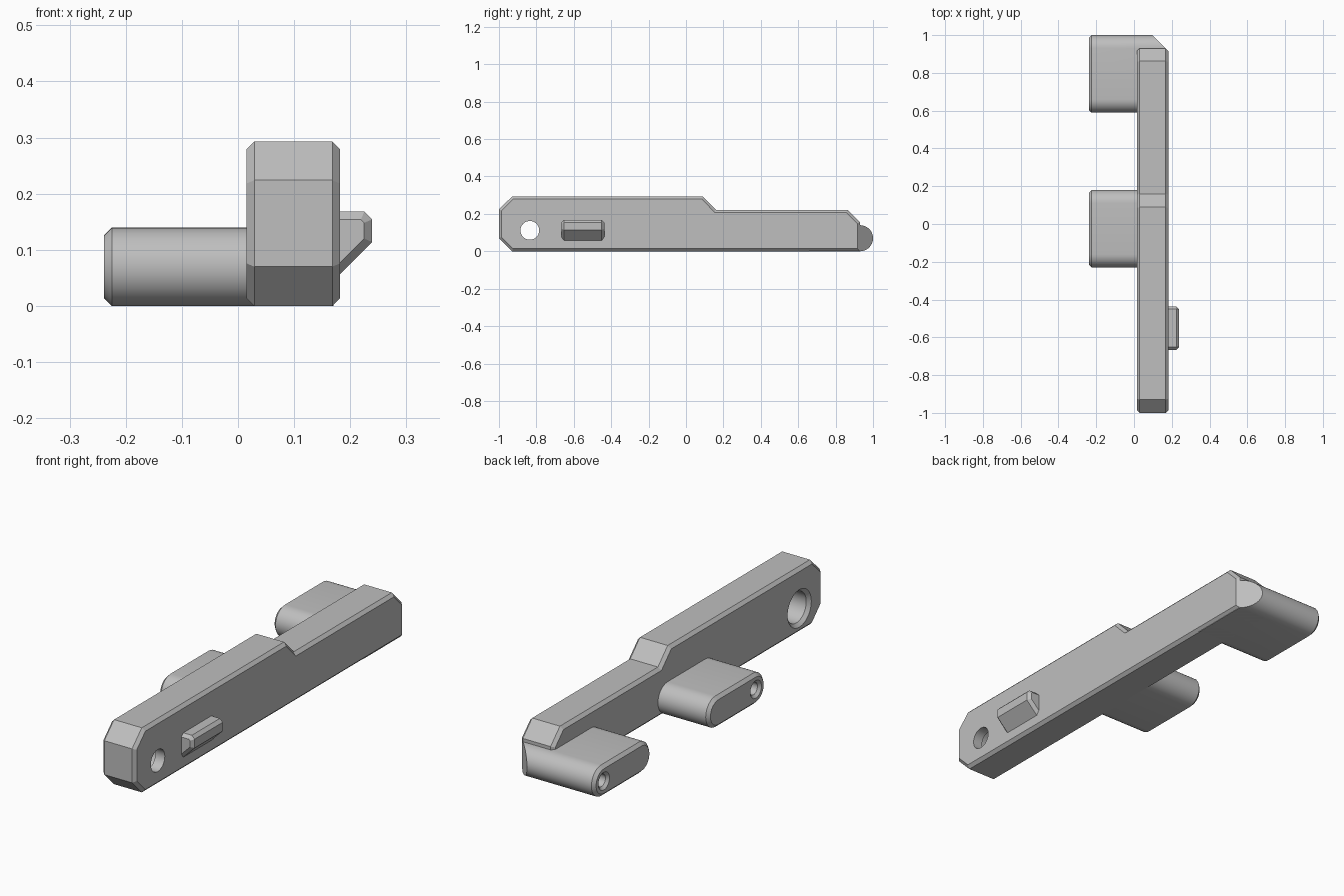
import bpy
import bmesh
import math

cube = bpy.data.objects.get("Cube")
if cube:
    bpy.data.objects.remove(cube, do_unlink=True)

# Single plain grey
grey = bpy.data.materials.new("plain grey")
grey.use_nodes = True
colour = (0.52, 0.52, 0.52, 1)
grey.diffuse_color = colour
grey.node_tree.nodes["Principled BSDF"].inputs["Base Color"].default_value = colour

CHAMFER = 0.014


def make_object(name, bm):
    bmesh.ops.recalc_face_normals(bm, faces=bm.faces[:])
    mesh = bpy.data.meshes.new(name)
    bm.to_mesh(mesh)
    bm.free()
    mesh.materials.append(grey)
    obj = bpy.data.objects.new(name, mesh)
    bpy.context.collection.objects.link(obj)
    return obj


def prism(profile, start, end, place, chamfer_end=True):
    """Extrude a profile and chamfer the rims of its caps."""
    bm = bmesh.new()
    rings = [[bm.verts.new(place(t, a, b)) for a, b in profile] for t in (start, end)]
    caps = [bm.faces.new(ring) for ring in rings]
    count = len(profile)
    for i in range(count):
        j = (i + 1) % count
        bm.faces.new((rings[0][i], rings[0][j], rings[1][j], rings[1][i]))
    chosen = caps if chamfer_end else caps[:1]
    edges = [e for cap in chosen for e in cap.edges]
    bmesh.ops.recalc_face_normals(bm, faces=bm.faces[:])
    bmesh.ops.bevel(bm, geom=edges, offset=CHAMFER, segments=1, affect='EDGES')
    return bm


def along_x(t, a, b):
    return (t, a, b)


def along_y(t, a, b):
    return (a, t, b)


def drill(obj, steps, y, z, sides=48):
    """Cut a stepped round hole along x; steps are (x, radius) pairs."""
    bm = bmesh.new()
    rings = []
    for x, r in steps:
        angles = [math.tau * i / sides for i in range(sides)]
        rings.append([bm.verts.new((x, y + r * math.cos(a), z + r * math.sin(a)))
                      for a in angles])
    for lower, upper in zip(rings, rings[1:]):
        for i in range(sides):
            j = (i + 1) % sides
            bm.faces.new((lower[i], lower[j], upper[j], upper[i]))
    bm.faces.new(rings[0])
    bm.faces.new(rings[-1])
    cutter = make_object("hole_cutter", bm)
    cutter.hide_render = True
    mod = obj.modifiers.new("hole", 'BOOLEAN')
    mod.operation = 'DIFFERENCE'
    mod.solver = 'EXACT'
    mod.object = cutter
    bpy.context.view_layer.objects.active = obj
    bpy.ops.object.modifier_apply(modifier=mod.name)
    bpy.data.objects.remove(cutter, do_unlink=True)


def smooth(obj):
    bpy.ops.object.select_all(action='DESELECT')
    obj.select_set(True)
    bpy.context.view_layer.objects.active = obj
    bpy.ops.object.shade_smooth_by_angle(angle=math.radians(25))


def stadium(y0, y1, r, steps=16):
    """Slot outline standing on z = 0, with rounded ends centred on y0 and y1."""
    points = []
    for centre, first in ((y1, -math.pi / 2), (y0, math.pi / 2)):
        for i in range(steps + 1):
            a = first + math.pi * i / steps
            points.append((centre + r * math.cos(a), r + r * math.sin(a)))
    return points


# Long stepped bar with a counterbored hole near the front
bar_outline = [(-0.93, 0), (-1, 0.07), (-1, 0.224), (-0.93, 0.293), (0.09, 0.293),
               (0.16, 0.222), (0.863, 0.222), (0.93, 0.155), (0.93, 0)]
bar = make_object("bar", prism(bar_outline, 0.015, 0.182, along_x))
drill(bar, [(0, 0.1), (0.03, 0.07), (0.135, 0.07), (0.135, 0.05), (0.2, 0.05)],
      -0.835, 0.112)
smooth(bar)

# Rounded lugs on the right side, each with a chamfered blind hole
LUG_R = 0.07
for name, y0, y1, inner, hole_y in (("middle_lug", -0.16, 0.11, 0.03, -0.16),
                                    ("back_lug", 0.66, 0.93, 0.17, 0.93)):
    bm = prism(stadium(y0, y1, LUG_R), -0.239, inner, along_x, chamfer_end=False)
    if name == "back_lug":
        # Diagonal cut that follows the chamfer of the bar
        cut = bmesh.ops.bisect_plane(bm, geom=bm.verts[:] + bm.edges[:] + bm.faces[:],
                                     plane_co=(0.168, 0.93, 0), plane_no=(1, 1, 0),
                                     clear_outer=True)
        rim = [e for e in cut["geom_cut"] if isinstance(e, bmesh.types.BMEdge)]
        bmesh.ops.contextual_create(bm, geom=rim)
    lug = make_object(name, bm)
    drill(lug, [(-0.25, 0.051), (-0.227, 0.028), (-0.04, 0.028)], hole_y, LUG_R, 32)
    smooth(lug)

# Small wedge-shaped catch on the left side
catch_outline = [(0.15, 0.168), (0.225, 0.168), (0.239, 0.154), (0.239, 0.114), (0.15, 0.025)]
make_object("catch", prism(catch_outline, -0.666, -0.437, along_y))
